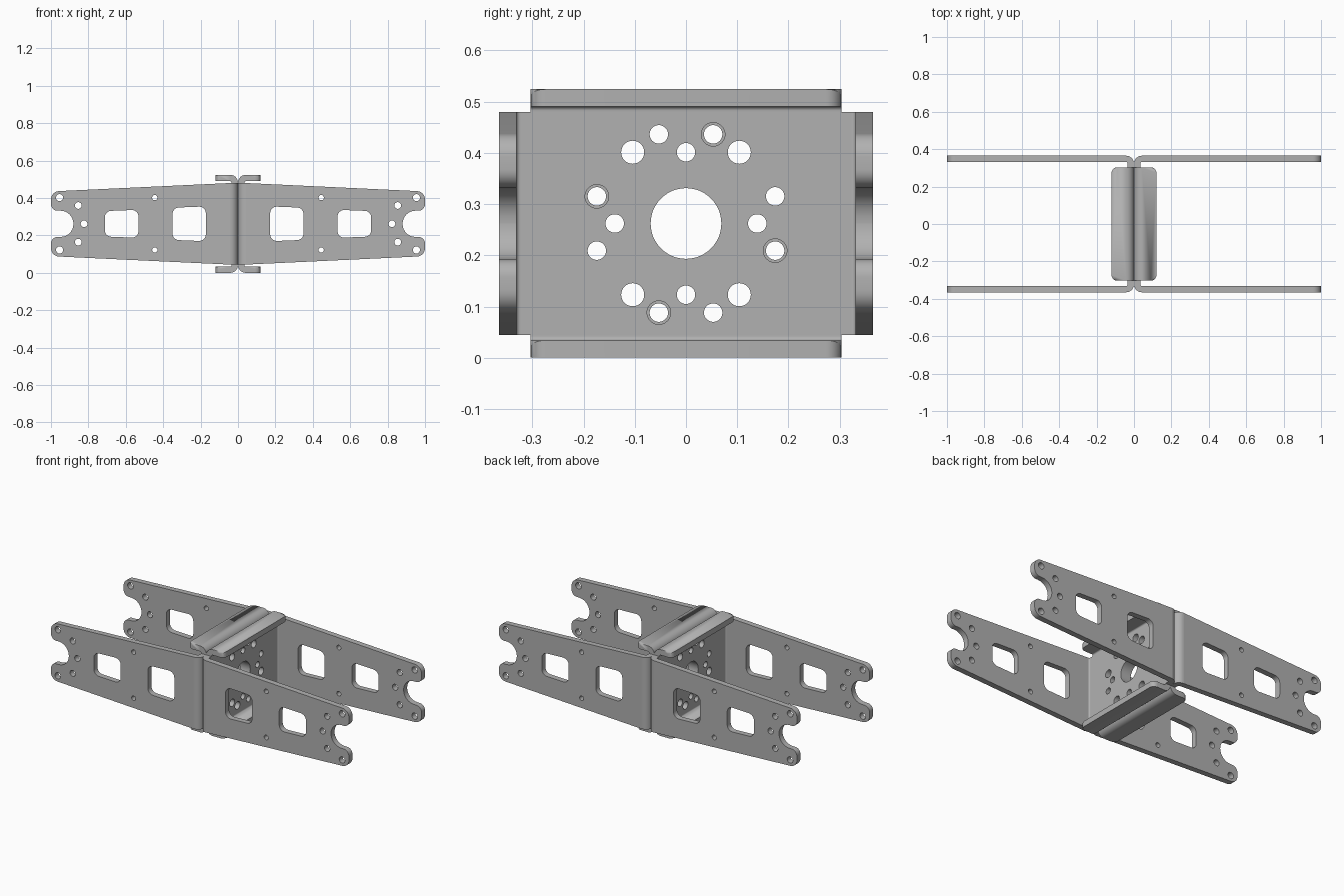
import bpy, bmesh, math
from mathutils import Vector

cube = bpy.data.objects.get("Cube")
if cube:
    bpy.data.objects.remove(cube, do_unlink=True)

# One bare metal colour
metal = bpy.data.materials.new("grey_metal")
metal.use_nodes = True
metal.diffuse_color = (0.44, 0.44, 0.44, 1)
for node in metal.node_tree.nodes:
    if node.type == 'BSDF_PRINCIPLED':
        node.inputs["Base Color"].default_value = metal.diffuse_color

THICK = 0.034          # sheet thickness
BEND = 0.042           # outer bend radius
MID = 0.262            # middle height
TOP = 0.48             # top of the web
HALF_Y = 0.365         # outer face of the arms
HEIGHT = 2 * MID
parts = []


def circle(u, v, r, n=32):
    return [Vector((u + r * math.cos(2 * math.pi * i / n),
                    v + r * math.sin(2 * math.pi * i / n))) for i in range(n)]


def rounded(corners, steps=8):
    """Polygon from (u, v, radius) corners with filleted corners."""
    pts = [Vector(c[:2]) for c in corners]
    out = []
    for i, (u, v, r) in enumerate(corners):
        p = pts[i]
        if r == 0:
            out.append(p)
            continue
        a = (pts[i - 1] - p).normalized()
        b = (pts[(i + 1) % len(pts)] - p).normalized()
        half = a.angle(b) / 2
        centre = p + (a + b).normalized() * (r / math.sin(half))
        reach = r / math.tan(half)
        v0, v1 = p + a * reach - centre, p + b * reach - centre
        for k in range(steps + 1):
            out.append(centre + v0.slerp(v1, k / steps).normalized() * r)
    return out


def plate(name, loops, axis, start, depth):
    """Flat outline with holes, extruded along an axis."""
    place = {'x': lambda p: (start, p.x, p.y),
             'y': lambda p: (p.x, start, p.y),
             'z': lambda p: (p.x, p.y, start)}[axis]
    push = Vector([depth * (axis == c) for c in 'xyz'])
    bm = bmesh.new()
    for loop in loops:
        vs = [bm.verts.new(place(p)) for p in loop]
        for i, vert in enumerate(vs):
            bm.edges.new((vs[i - 1], vert))
    normal = push.normalized()
    bmesh.ops.triangle_fill(bm, use_beauty=True, edges=bm.edges[:], normal=normal)
    ext = bmesh.ops.extrude_face_region(bm, geom=bm.faces[:], use_keep_orig=True)
    bmesh.ops.translate(bm, vec=push,
                        verts=[g for g in ext["geom"] if isinstance(g, bmesh.types.BMVert)])
    bmesh.ops.recalc_face_normals(bm, faces=bm.faces[:])
    me = bpy.data.meshes.new(name)
    bm.to_mesh(me)
    bm.free()
    me.materials.append(metal)
    ob = bpy.data.objects.new(name, me)
    bpy.context.collection.objects.link(ob)
    parts.append(ob)
    return ob


def bent_strip(edge, sign, leg_in, leg_out):
    """Section of a bend: web leg at x = 0, turning outward at 'edge'."""
    def turn(r, k):
        t = math.pi / 2 * k / 8
        return Vector((BEND - r * math.cos(t), edge + sign * (r * math.sin(t) - BEND)))
    outer = [turn(BEND, k) for k in range(9)]
    inner = [turn(BEND - THICK, k) for k in range(8, -1, -1)]
    face = edge - sign * THICK
    if leg_out > BEND:
        outer.append(Vector((leg_out, edge)))
        inner.insert(0, Vector((leg_out, face)))
    if leg_in:
        base = edge - sign * (BEND + leg_in)
        inner.append(Vector((THICK, base)))
        outer.insert(0, Vector((0, base)))
    return outer + inner


# Arm outline: tapered, forked end with a round notch
def half_height(x):
    return (TOP - MID) - 0.045 * max(0, x - BEND) / (1 - BEND)


def window(x0, x1, h0, h1, r):
    return rounded([(x0, MID - h0, r), (x1, MID - h1, r),
                    (x1, MID + h1, r), (x0, MID + h0, r)])


upper = [(1.0, 0.07, 0.035), (0.88, 0.07, 0.069)]
tip = half_height(1)
arm_outline = rounded(
    [(BEND, 2 * MID - TOP, 0), (1, MID - tip, 0.045)]
    + [(x, MID - z, r) for x, z, r in upper]
    + [(x, MID + z, r) for x, z, r in reversed(upper)]
    + [(1, MID + tip, 0.045), (BEND, TOP, 0)])
arm_loops = [arm_outline,
             window(0.172, 0.35, 0.093, 0.086, 0.035),
             window(0.532, 0.712, 0.075, 0.068, 0.035),
             circle(0.823, MID, 0.018)]
for s in (-1, 1):
    arm_loops += [circle(0.954, MID + s * 0.14, 0.019),
                  circle(0.854, MID + s * 0.098, 0.018),
                  circle(0.445, MID + s * 0.14, 0.014)]

# Arms and the bends joining them to the web
for s, side in ((-1, "front"), (1, "back")):
    plate(side + "_arm", arm_loops, 'y', s * HALF_Y, -s * THICK)
    plate(side + "_bend", [bent_strip(s * HALF_Y, s, 0, 0)], 'z',
          HEIGHT - TOP, 2 * TOP - HEIGHT)

# Web with its mounting hole pattern; four holes are wider
w = HALF_Y - BEND
web_loops = [rounded([(-w, HEIGHT - TOP, 0), (w, HEIGHT - TOP, 0), (w, TOP, 0), (-w, TOP, 0)]),
             circle(0, MID, 0.069, 48)]
for s in (-1, 1):
    web_loops += [circle(s * 0.139, MID, 0.018), circle(0, MID + s * 0.139, 0.018)]
    for t in (-1, 1):
        same = s == t
        web_loops += [circle(s * 0.104, MID + t * 0.139, 0.0225),
                      circle(s * 0.053, MID + t * 0.174, 0.023 if same else 0.018),
                      circle(s * 0.174, MID + t * 0.053, 0.018 if same else 0.023)]
plate("web", web_loops, 'x', 0, THICK)

# Top and bottom flanges with rounded outer corners
FLANGE_Y = 0.303
for s, side in ((-1, "bottom"), (1, "top")):
    section = bent_strip(MID + s * MID, s, 0.004, 0.12)
    ob = plate(side + "_flange", [section], 'y', -FLANGE_Y, 2 * FLANGE_Y)
    bm = bmesh.new()
    bm.from_mesh(ob.data)
    corners = [e for e in bm.edges
               if all(v.co.x > 0.119 for v in e.verts)
               and abs(e.verts[0].co.y - e.verts[1].co.y) < 0.001]
    bmesh.ops.bevel(bm, geom=corners, offset=0.03, segments=8, profile=0.5, affect='EDGES')
    bm.to_mesh(ob.data)
    bm.free()

# Smooth the bends and hole walls, keep edges crisp
bpy.ops.object.select_all(action='DESELECT')
for ob in parts:
    ob.select_set(True)
bpy.context.view_layer.objects.active = parts[0]
bpy.ops.object.shade_smooth_by_angle(angle=math.radians(30))

# Second bracket, back to back with the first
for ob in parts:
    twin = ob.copy()
    twin.name = "right_" + ob.name
    ob.name = "left_" + ob.name
    twin.rotation_euler.z = math.pi
    bpy.context.collection.objects.link(twin)
